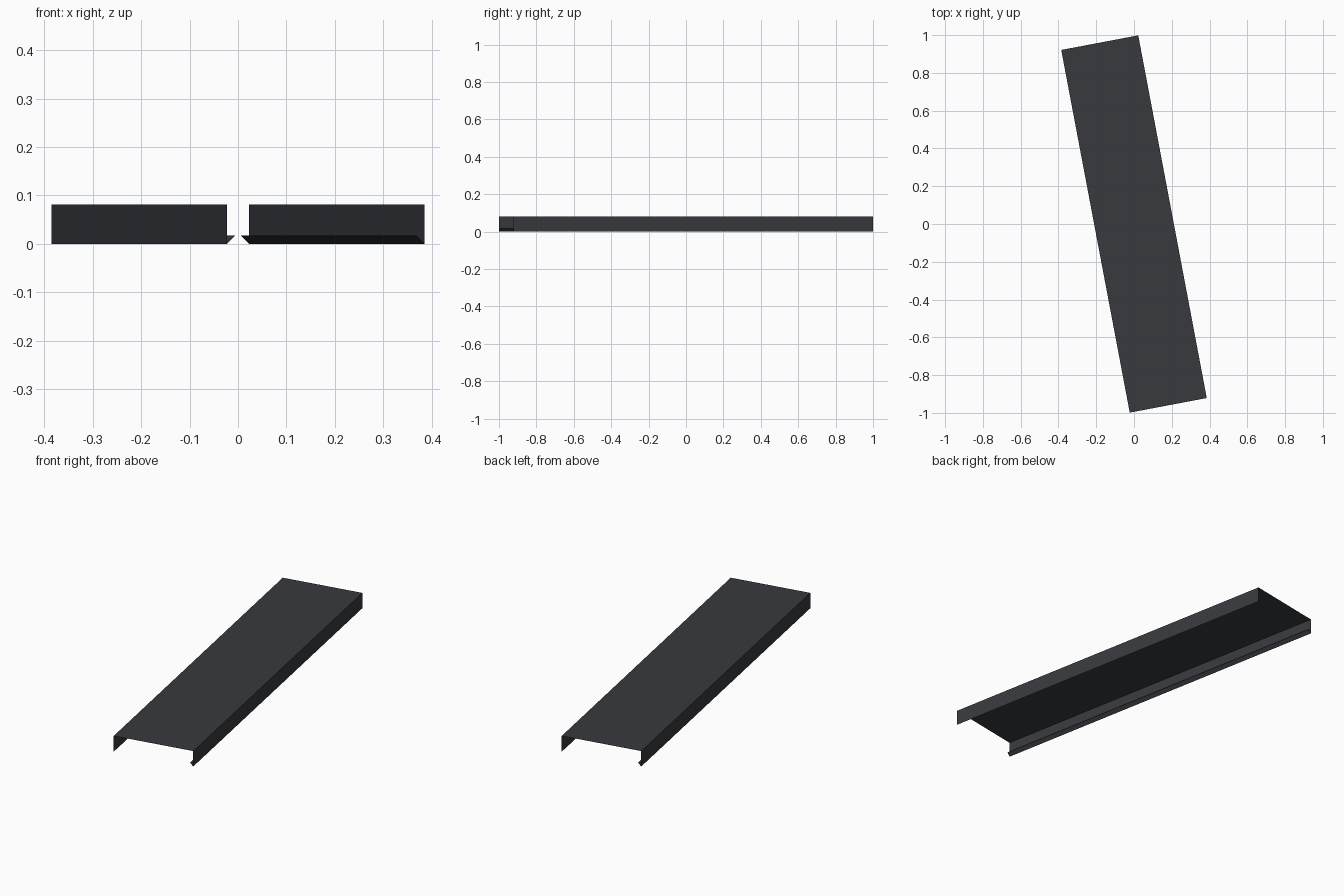
import bpy, bmesh, math
from mathutils import Matrix

if "Cube" in bpy.data.objects:
    bpy.data.objects.remove(bpy.data.objects["Cube"])

ANGLE = math.radians(10.7)
HALF_W, HALF_L, HEIGHT, LIP = 0.2075, 0.977, 0.081, 0.017

# folded cross-section: lip, side, top, side, lip
right = [(HALF_W, HEIGHT), (HALF_W, 0), (HALF_W - LIP, LIP)]
profile = [(-x, z) for x, z in reversed(right)] + right

# sweep the section along the length as a thin open sheet
bm = bmesh.new()
front = [bm.verts.new((x, -HALF_L, z)) for x, z in profile]
back = [bm.verts.new((x, HALF_L, z)) for x, z in profile]
for i in range(len(profile) - 1):
    bm.faces.new((front[i], front[i + 1], back[i + 1], back[i]))
bm.transform(Matrix.Rotation(ANGLE, 4, 'Z'))

mesh = bpy.data.meshes.new("channel_cover")
bm.to_mesh(mesh)
bm.free()
cover = bpy.data.objects.new("channel_cover", mesh)
bpy.context.collection.objects.link(cover)

# dark coated sheet metal
mat = bpy.data.materials.new("dark_metal")
mat.diffuse_color = (0.04, 0.042, 0.048, 1)
mat.use_nodes = True
mat.node_tree.nodes["Principled BSDF"].inputs["Base Color"].default_value = mat.diffuse_color
mesh.materials.append(mat)
